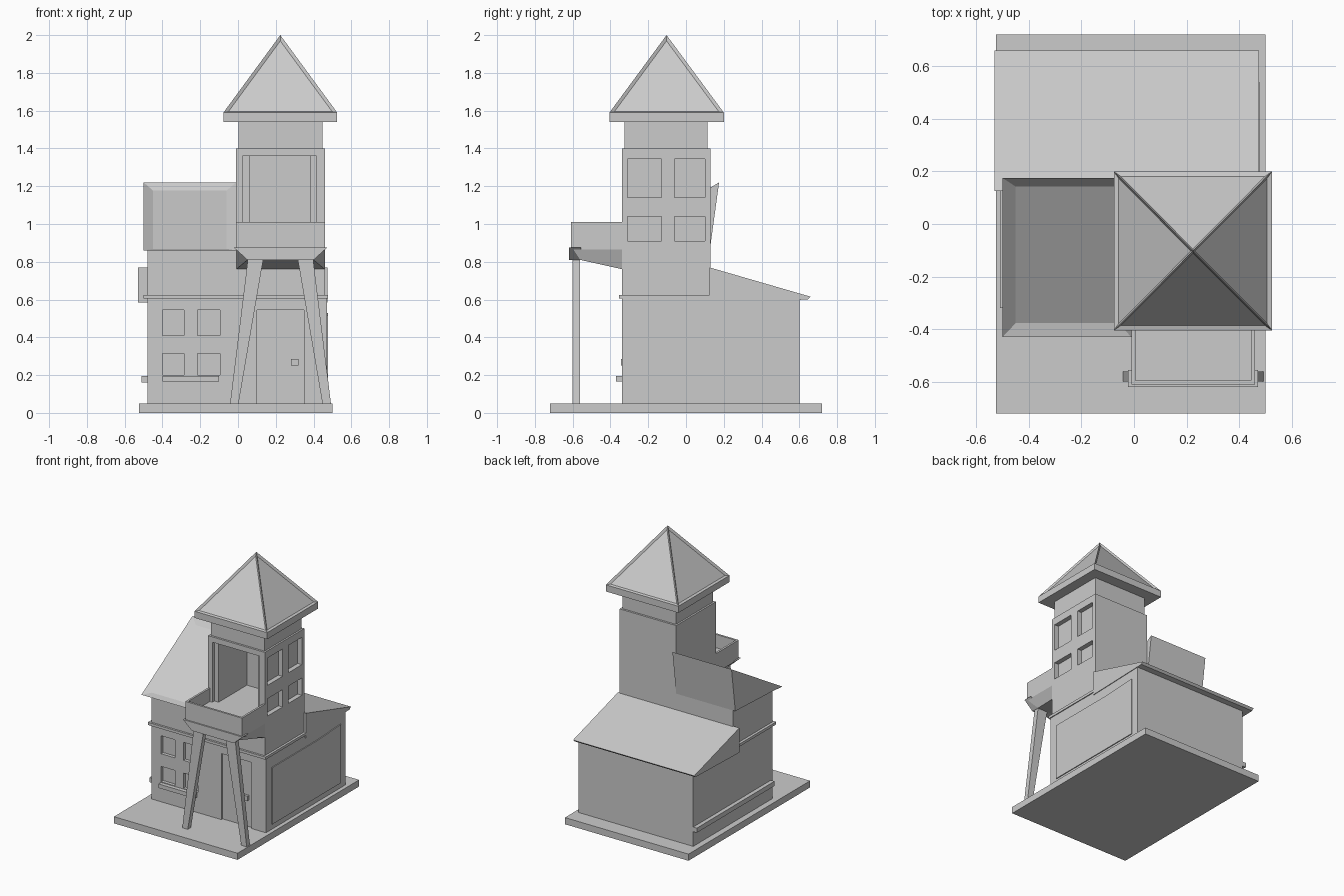
import bpy, bmesh
from mathutils import Vector

if "Cube" in bpy.data.objects:
    bpy.data.objects.remove(bpy.data.objects["Cube"])


def mesh(name, verts, faces):
    me = bpy.data.meshes.new(name)
    me.from_pydata(verts, [], faces)
    bm = bmesh.new()
    bm.from_mesh(me)
    bmesh.ops.recalc_face_normals(bm, faces=bm.faces[:])
    bm.to_mesh(me)
    bm.free()
    ob = bpy.data.objects.new(name, me)
    bpy.context.scene.collection.objects.link(ob)
    return ob


def prism(name, profile, axis, a, b):
    """Extrude a 2D profile along an axis (the profile uses the other two, in order)."""
    def put(p, t):
        v = list(p)
        v.insert(axis, t)
        return v
    n = len(profile)
    verts = [put(p, t) for t in (a, b) for p in profile]
    faces = [list(range(n)), list(range(n, 2 * n))]
    faces += [[i, (i + 1) % n, n + (i + 1) % n, n + i] for i in range(n)]
    return mesh(name, verts, faces)


def box(name, x, y, z):
    return prism(name, [(x[0], y[0]), (x[1], y[0]), (x[1], y[1]), (x[0], y[1])], 2, *z)


def cut(ob, *ranges):
    """Carve box-shaped recesses, one after another."""
    for r in ranges:
        c = box("cutter", *r)
        c.hide_render = True
        m = ob.modifiers.new("recess", 'BOOLEAN')
        m.operation, m.object, m.solver = 'DIFFERENCE', c, 'EXACT'
        bpy.context.view_layer.objects.active = ob
        bpy.ops.object.modifier_apply(modifier=m.name)
        bpy.data.objects.remove(c)


def sink(ob, direction, thickness, depth):
    """Sink an inset panel into every face that looks along one of the directions."""
    bm = bmesh.new()
    bm.from_mesh(ob.data)
    bm.normal_update()
    fs = [f for f in bm.faces if direction(f.normal)]
    bmesh.ops.inset_individual(bm, faces=fs, thickness=thickness, depth=-depth,
                               use_even_offset=True)
    bm.to_mesh(ob.data)
    bm.free()


# Base slab and ground floor with front windows and door recess
box("base", (-.525, .50), (-.72, .72), (0, .05))
ground = box("ground_floor", (-.48, .47), (-.34, .60), (.05, .61))
cut(ground, *[(x, (-.4, -.315), z) for x in ((-.40, -.285), (-.215, -.095))
              for z in ((.20, .315), (.41, .545))],
    ((.10, .35), (-.4, -.325), (.05, .545)))
box("front_window_sill", (-.40, -.10), (-.37, -.33), (.165, .195))
box("left_wall_ledge", (-.51, -.47), (-.32, .60), (.16, .195))
box("door_handle", (.28, .32), (-.345, -.32), (.25, .285))
prism("right_wall_panel", [(-.275, .09), (.54, .09), (.54, .53), (.28, .515), (-.275, .515)],
      0, .46, .477)
box("trim_band", (-.50, .477), (-.355, .13), (.605, .625))

# Upper left room with its sloping roof
box("upper_room", (-.48, 0), (-.34, .13), (.60, .89))
roof = prism("upper_room_roof", [(-.43, .86), (.175, 1.22), (.13, .89), (-.33, .87)],
             0, -.50, -.01)
sink(roof, lambda n: n.z > .5, .05, .02)

# Rear lean-to roof
prism("rear_roof", [(.125, .77), (.66, .615), (.645, .60), (.125, .585)], 0, -.53, .475)

# Tower with framed front opening and four side windows
tower = box("tower", (-.01, .46), (-.34, .13), (.60, 1.40))
cut(tower, ((.025, .415), (-.4, -.315), (.91, 1.36)),
    ((.06, .385), (-.4, .02), (.91, 1.36)),
    *[((.425, .5), y, z) for y in ((-.31, -.13), (-.06, .10))
      for z in ((.91, 1.04), (1.14, 1.345))])
box("tower_neck", (.003, .447), (-.325, .115), (1.40, 1.55))

# Tower roof: eave slab and pyramid with raised ridges
x0, x1, y0, y1 = -.077, .525, -.405, .20
box("tower_eave", (x0, x1), (y0, y1), (1.54, 1.59))
pyramid = mesh("tower_roof",
               [(x0, y0, 1.59), (x1, y0, 1.59), (x1, y1, 1.59), (x0, y1, 1.59), (.224, -.103, 2)],
               [(0, 1, 2, 3), (0, 1, 4), (1, 2, 4), (2, 3, 4), (3, 0, 4)])
sink(pyramid, lambda n: n.z > .1, .015, .012)

# Balcony with hollow parapet and tapered underside
balcony = box("balcony", (-.01, .46), (-.61, -.335), (.865, 1.01))
cut(balcony, ((.005, .445), (-.595, -.3), (.91, 1.1)))
mesh("balcony_underside",
     [(-.01, -.61, .87), (.46, -.61, .87), (.46, -.335, .87), (-.01, -.335, .87),
      (.05, -.56, .81), (.40, -.56, .81), (.46, -.335, .76), (-.01, -.335, .76)],
     [(0, 1, 2, 3), (4, 5, 6, 7), (0, 1, 5, 4), (1, 2, 6, 5), (2, 3, 7, 6), (3, 0, 4, 7)])
prism("balcony_beam", [(-.022, .875), (.472, .875), (.40, .81), (.05, .81)], 1, -.62, -.555)

# Splayed support legs
for side, s in (("left", -1), ("right", 1)):
    prism(side + "_leg", [(.225 + s * d, z) for d, z in
                          ((.267, .05), (.222, .05), (.09, .82), (.172, .82))], 1, -.60, -.562)
